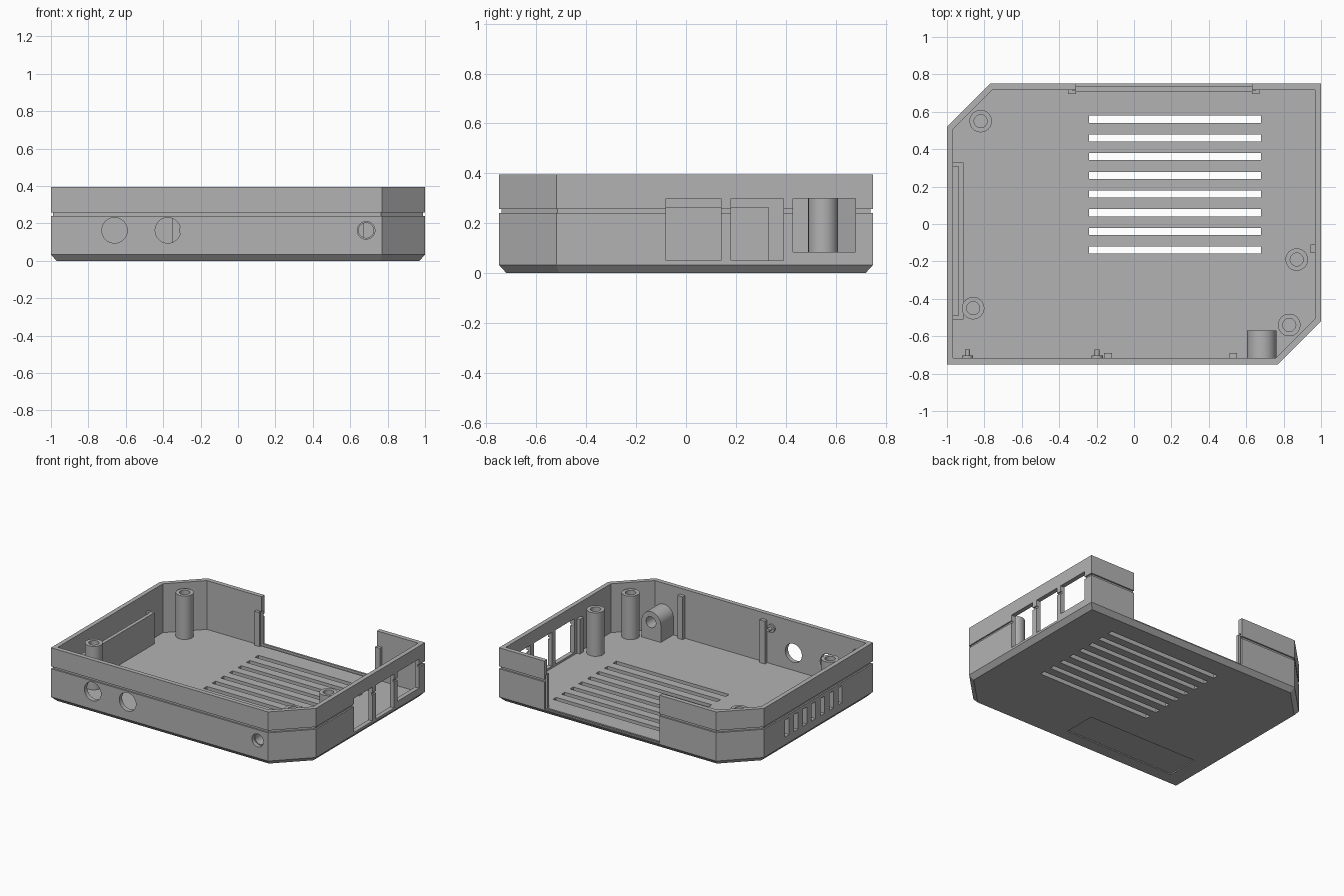
import bpy, bmesh, math
from mathutils import Matrix, Vector

if "Cube" in bpy.data.objects:
    bpy.data.objects.remove(bpy.data.objects["Cube"])

grey = bpy.data.materials.new("light_grey_plastic")
grey.diffuse_color = (0.45, 0.45, 0.45, 1)
grey.use_nodes = True
grey.node_tree.nodes["Principled BSDF"].inputs["Base Color"].default_value = grey.diffuse_color


def make(name, bm):
    bmesh.ops.recalc_face_normals(bm, faces=bm.faces[:])
    me = bpy.data.meshes.new(name)
    bm.to_mesh(me)
    bm.free()
    me.materials.append(grey)
    ob = bpy.data.objects.new(name, me)
    bpy.context.collection.objects.link(ob)
    return ob


def box(name, x0, x1, y0, y1, z0, z1):
    bm = bmesh.new()
    m = Matrix.Translation(((x0 + x1) / 2, (y0 + y1) / 2, (z0 + z1) / 2))
    m = m @ Matrix.Diagonal((x1 - x0, y1 - y0, z1 - z0, 1))
    bmesh.ops.create_cube(bm, size=1, matrix=m)
    return make(name, bm)


def rod(name, r, x, z, y0, y1, seg=40):
    """Cylinder running along y."""
    bm = bmesh.new()
    m = Matrix.Translation((x, (y0 + y1) / 2, z)) @ Matrix.Rotation(math.pi / 2, 4, 'X')
    bmesh.ops.create_cone(bm, cap_ends=True, segments=seg, radius1=r, radius2=r,
                          depth=y1 - y0, matrix=m)
    return make(name, bm)


def activate(ob):
    bpy.ops.object.select_all(action='DESELECT')
    ob.select_set(True)
    bpy.context.view_layer.objects.active = ob


def cut(ob, cutter):
    mod = ob.modifiers.new("cut", 'BOOLEAN')
    mod.operation = 'DIFFERENCE'
    mod.solver = 'EXACT'
    mod.object = cutter
    activate(ob)
    bpy.ops.object.modifier_apply(modifier=mod.name)
    bpy.data.objects.remove(cutter)


def smooth(ob):
    activate(ob)
    bpy.ops.object.shade_smooth_by_angle(angle=math.radians(30))


# Case footprint: rectangle with two opposite corners clipped
def outline(d, z):
    t = d * math.tan(math.pi / 8)
    half = [(-1 + d, -0.75 + d), (0.77 - t, -0.75 + d), (1 - d, -0.52 - t + 2 * t)]
    pts = half + [(-x, -y) for x, y in half]
    return [Vector((x, y, z)) for x, y in pts]


# Case shell: stacked outlines (inset, height), outside upward then inside downward
WALL, FLOOR = 0.033, 0.035
rings = [(0.03, 0), (0, 0.033), (0, 0.241), (0.011, 0.241), (0.011, 0.258), (0, 0.258),
         (0, 0.395), (WALL, 0.395), (WALL, FLOOR)]
bm = bmesh.new()
loops = [[bm.verts.new(p) for p in outline(d, z)] for d, z in rings]
for a, b in zip(loops, loops[1:]):
    for i in range(6):
        j = (i + 1) % 6
        bm.faces.new((a[i], a[j], b[j], b[i]))
bm.faces.new(loops[0])
bm.faces.new(loops[-1])
case = make("case_shell", bm)

# Floor ventilation slots
for i in range(8):
    y = 0.56 - 0.1 * i
    cut(case, box("slot", -0.24, 0.68, y - 0.019, y + 0.019, -0.1, 0.1))

# Left wall vents
for i in range(7):
    y = 0.25 - 0.103 * i
    cut(case, box("vent", -1.1, -0.95, y - 0.023, y + 0.023, 0.09, 0.215))

# Right wall connector openings
for y0, y1, z0 in ((-0.08, 0.14, 0.05), (0.18, 0.39, 0.05), (0.43, 0.68, 0.085)):
    cut(case, box("port", 0.9, 1.1, y0, y1, z0, 0.30))

# Rear opening and the channel for a sliding panel
cut(case, box("rear_gap", -0.31, 0.63, 0.70, 0.9, 0.04, 0.6))
cut(case, box("rear_channel", -0.33, 0.65, 0.712, 0.735, 0.024, 0.285))

# Round front holes
for x, r in ((-0.66, 0.068), (-0.375, 0.068), (0.685, 0.047)):
    cut(case, rod("front_hole", r, x, 0.163, -0.9, -0.7))

# Shallow label recess underneath
cut(case, box("label_recess", -0.85, 0.05, -0.63, -0.385, -0.1, 0.008))
smooth(case)

# Screw posts with blind holes, turned from a profile
profile = [(0.06, 0.02), (0.06, 0.355), (0.035, 0.355), (0.035, 0.06)]
SEG = 32
for n, (px, py) in enumerate(((-0.82, 0.55), (-0.86, -0.45), (0.87, -0.19), (0.83, -0.54))):
    bm = bmesh.new()
    tiers = [[bm.verts.new((px + r * math.cos(2 * math.pi * k / SEG),
                            py + r * math.sin(2 * math.pi * k / SEG), z))
              for k in range(SEG)] for r, z in profile]
    for a, b in zip(tiers, tiers[1:]):
        for k in range(SEG):
            j = (k + 1) % SEG
            bm.faces.new((a[k], a[j], b[j], b[k]))
    bm.faces.new(tiers[0])
    bm.faces.new(tiers[-1])
    smooth(make(f"screw_post_{n + 1}", bm))

# Arched holder behind the small front hole
bm = bmesh.new()
arch = [(0.605, 0.03)]
arch += [(0.683 - 0.078 * math.cos(math.pi * k / 24), 0.163 + 0.078 * math.sin(math.pi * k / 24))
         for k in range(25)]
arch += [(0.761, 0.03)]
face = bm.faces.new([bm.verts.new((x, -0.722, z)) for x, z in arch])
ext = bmesh.ops.extrude_face_region(bm, geom=[face])
bmesh.ops.translate(bm, vec=(0, 0.152, 0),
                    verts=[v for v in ext["geom"] if isinstance(v, bmesh.types.BMVert)])
holder = make("arched_holder", bm)
cut(holder, rod("holder_hole", 0.04, 0.685, 0.163, -0.8, -0.5))
smooth(holder)

# Baffle behind the left vents: a plate with two end returns
box("baffle_plate", -0.938, -0.912, -0.51, 0.33, 0.03, 0.265)
box("baffle_end_front", -0.97, -0.93, -0.51, -0.488, 0.03, 0.265)
box("baffle_end_rear", -0.97, -0.93, 0.308, 0.33, 0.03, 0.265)

# Guide ribs on the front and right walls, and clips beside the rear opening
box("front_rib_left", -0.16, -0.118, -0.72, -0.69, 0.03, 0.35)
box("front_rib_right", 0.51, 0.552, -0.72, -0.69, 0.03, 0.35)
box("side_rib", 0.943, 0.97, -0.155, -0.11, 0.03, 0.29)
box("rear_clip_left", -0.353, -0.31, 0.695, 0.713, 0.03, 0.285)
box("rear_clip_right", 0.63, 0.672, 0.695, 0.713, 0.03, 0.285)
box("rear_clip_left_root", -0.353, -0.33, 0.71, 0.72, 0.03, 0.285)
box("rear_clip_right_root", 0.65, 0.672, 0.71, 0.72, 0.03, 0.285)

# Small pegs on the front wall
for n, x in enumerate((-0.89, -0.197)):
    smooth(rod(f"peg_base_{n + 1}", 0.03, x, 0.30, -0.72, -0.703, 24))
    smooth(rod(f"peg_pin_{n + 1}", 0.013, x, 0.30, -0.71, -0.67, 16))
